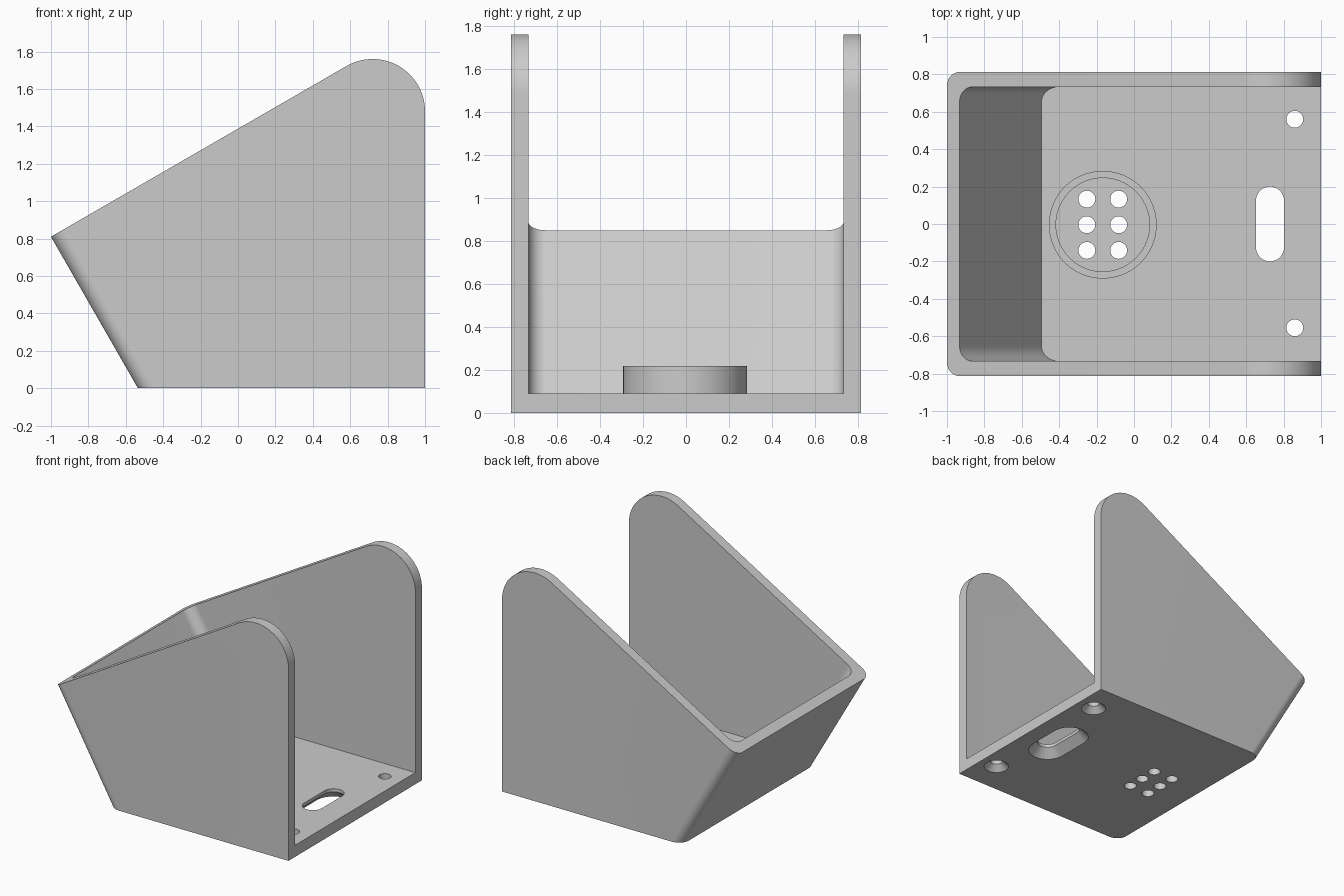
import bpy, bmesh
from math import sin, cos, pi, radians
from mathutils import Vector

cube = bpy.data.objects.get("Cube")
if cube:
    bpy.data.objects.remove(cube, do_unlink=True)

grey = bpy.data.materials.new("plain grey")
grey.use_nodes = True
grey.diffuse_color = (0.6, 0.6, 0.6, 1)
grey.node_tree.nodes["Principled BSDF"].inputs["Base Color"].default_value = (0.6, 0.6, 0.6, 1)

TILT = radians(30)
LEAN = Vector((-sin(TILT), 0, cos(TILT)))   # direction of the sloping end wall
WALL, FLOOR, HALF, CORNER = 0.08, 0.09, 0.813, 0.08
FOOT = -0.535                               # x of the end wall at the ground


def loft(name, loops):
    """Closed solid through a stack of equal-length loops."""
    bm = bmesh.new()
    rings = [[bm.verts.new(p) for p in loop] for loop in loops]
    bm.faces.new(rings[0])
    bm.faces.new(rings[-1])
    for a, b in zip(rings, rings[1:]):
        for i in range(len(a)):
            j = (i + 1) % len(a)
            bm.faces.new((a[i], a[j], b[j], b[i]))
    bmesh.ops.recalc_face_normals(bm, faces=bm.faces)
    mesh = bpy.data.meshes.new(name)
    bm.to_mesh(mesh)
    bm.free()
    mesh.materials.append(grey)
    obj = bpy.data.objects.new(name, mesh)
    bpy.context.collection.objects.link(obj)
    return obj


def combine(target, tool, operation):
    """Apply a boolean and discard the tool."""
    bpy.context.view_layer.objects.active = target
    mod = target.modifiers.new("cut", "BOOLEAN")
    mod.object, mod.operation, mod.solver = tool, operation, "EXACT"
    bpy.ops.object.modifier_apply(modifier=mod.name)
    bpy.data.objects.remove(tool, do_unlink=True)


def leaning_prism(name, x, z, half, far):
    """U-shaped plan with two rounded corners, swept along the lean."""
    steps = [i * pi / 2 / 12 for i in range(13)]
    rx = CORNER / cos(TILT)
    side = [Vector((x + rx - rx * sin(a), half - CORNER + CORNER * cos(a), z)) for a in steps]
    plan = [Vector((far, half, z))] + side
    plan += [Vector((p.x, -p.y, p.z)) for p in reversed(plan)]
    return loft(name, [plan, [p + LEAN * 3 for p in plan]])


def stadium(x, y, straight, r, z, n=20):
    """Round loop stretched along y."""
    pts = []
    for k, s in ((0, 1), (1, -1)):
        for i in range(n + (1 if straight else 0)):
            a = pi * (k + i / n)
            pts.append((x + r * cos(a), y + s * straight / 2 + r * sin(a), z))
    return pts


def hole(x, y, straight, r, flare):
    """Through hole with a 45 degree flare on the underside."""
    levels = [(-0.02, r + flare + (0.02 if flare else 0)), (flare, r), (0.15, r)]
    combine(body, loft("cutter", [stadium(x, y, straight, w, z) for z, w in levels]), "DIFFERENCE")


# Side silhouette with the rounded upper corner
R, CX, CZ = 0.28, 0.72, 1.48
arc = [radians(120 * i / 28) for i in range(29)]
outline = [(-1, 0.81), (FOOT, 0), (1, 0)] + [(CX + R * cos(a), CZ + R * sin(a)) for a in arc]
body = loft("bracket_body", [[(x, y, z) for x, z in outline] for y in (-HALF, HALF)])

# Round the outer corners of the sloping end, then hollow the inside
start = FOOT + 0.2 * sin(TILT) / cos(TILT)
combine(body, leaning_prism("cutter", start, -0.2, HALF + 0.0001, 5), "INTERSECT")
inner = FOOT - FLOOR * sin(TILT) / cos(TILT) + WALL / cos(TILT)
combine(body, leaning_prism("cutter", inner, FLOOR, HALF - WALL, 5), "DIFFERENCE")

# Screw holes, cable slot and vent holes in the floor
for y in (-0.555, 0.56):
    hole(0.86, y, 0, 0.045, 0.045)
hole(0.727, 0, 0.25, 0.075, 0.065)
VX, VY = -0.167, -0.004
for dx in (-0.085, 0.085):
    for dy in (-0.137, 0, 0.137):
        hole(VX + dx, VY + dy, 0, 0.045, 0)

# Raised ring around the vents
ring = loft("vent_ring", [stadium(VX, VY, 0, 0.288, z, 40) for z in (FLOOR - 0.005, 0.217)])
combine(ring, loft("cutter", [stadium(VX, VY, 0, 0.25, z, 40) for z in (0, 0.4)]), "DIFFERENCE")

# Smooth the curves and keep the edges crisp
bpy.ops.object.select_all(action="DESELECT")
for obj in (body, ring):
    obj.select_set(True)
bpy.context.view_layer.objects.active = body
bpy.ops.object.shade_smooth_by_angle(angle=radians(25))
